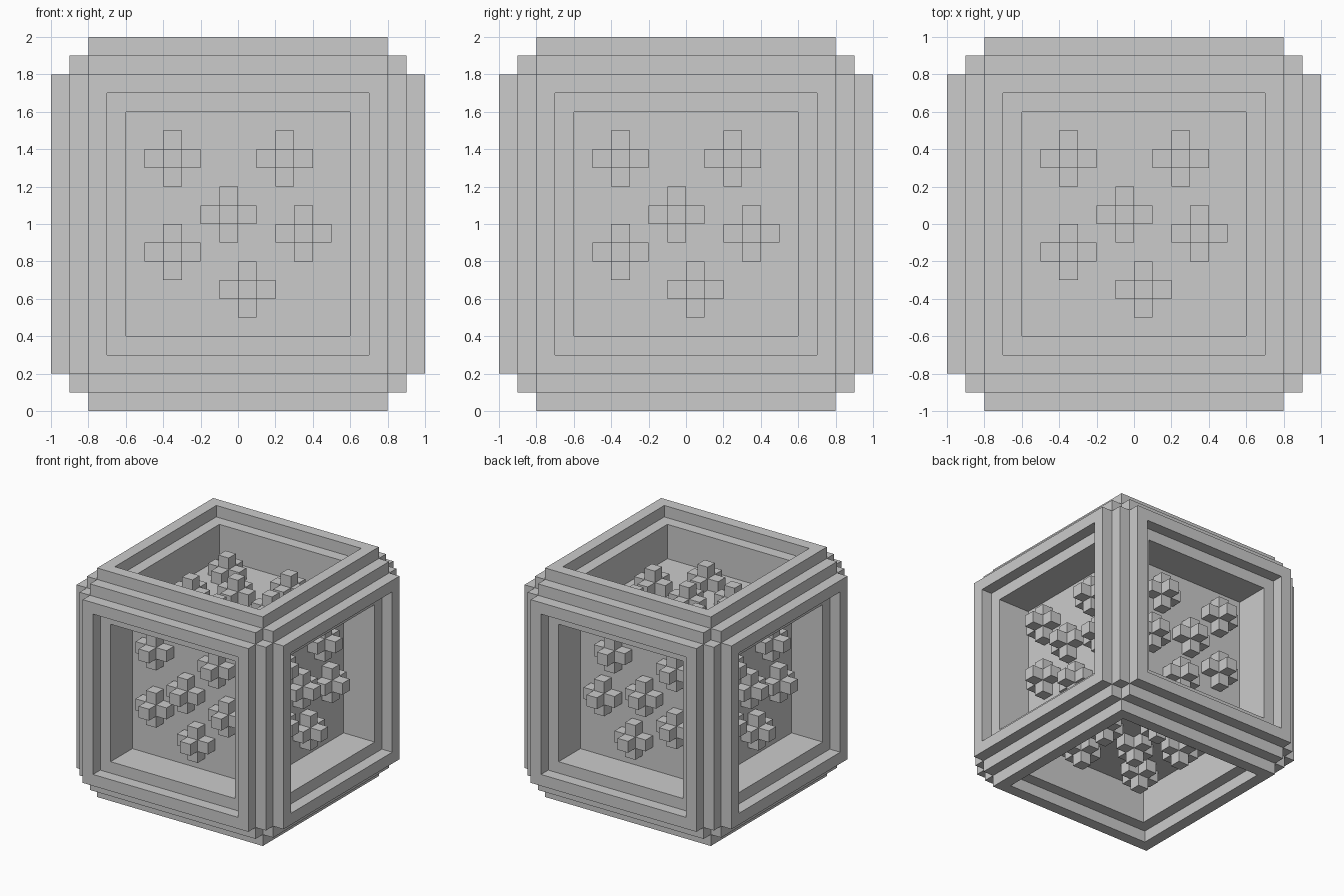
import bpy, bmesh
from mathutils import Matrix, Vector

old = bpy.data.objects.get("Cube")
if old:
    bpy.data.objects.remove(old, do_unlink=True)

grey = bpy.data.materials.new("plain_grey")
grey.use_nodes = True
colour = (0.6, 0.6, 0.6, 1)
grey.diffuse_color = colour
grey.node_tree.nodes["Principled BSDF"].inputs["Base Color"].default_value = colour

CENTRE = Matrix.Translation((0, 0, 1))
X, Y, Z = Vector((1, 0, 0)), Vector((0, 1, 0)), Vector((0, 0, 1))


def finish(name, bm, matrix=CENTRE):
    bm.transform(matrix)
    bmesh.ops.recalc_face_normals(bm, faces=bm.faces)
    mesh = bpy.data.meshes.new(name)
    bm.to_mesh(mesh)
    bm.free()
    mesh.materials.append(grey)
    obj = bpy.data.objects.new(name, mesh)
    bpy.context.collection.objects.link(obj)
    return obj


def add_box(bm, centre, size):
    matrix = Matrix.Translation(centre) @ Matrix.Diagonal((*size, 1))
    bmesh.ops.create_cube(bm, size=1, matrix=matrix)


def box(name, size):
    bm = bmesh.new()
    add_box(bm, (0, 0, 0), size)
    return finish(name, bm)


def cut(target, cutter):
    cutter.hide_render = True
    cutter.hide_viewport = True
    cutter.display_type = 'WIRE'
    mod = target.modifiers.new(cutter.name, 'BOOLEAN')
    mod.operation = 'DIFFERENCE'
    mod.solver = 'EXACT'
    mod.object = cutter


def extrude_up(bm, height):
    ext = bmesh.ops.extrude_face_region(bm, geom=bm.faces[:], use_keep_orig=True)
    verts = [g for g in ext["geom"] if isinstance(g, bmesh.types.BMVert)]
    bmesh.ops.translate(bm, verts=verts, vec=(0, 0, height))


# Inner core, whose sides are the pocket floors
box("core", (1.2, 1.2, 1.2))

# Open lattice of twelve thick beams with notched corners
lattice = box("edge_lattice", (1.8, 1.8, 1.8))
for axis in range(3):
    size = [1.2, 1.2, 1.2]
    size[axis] = 2.4
    cut(lattice, box("pocket_cutter_" + "xyz"[axis], size))
notches = bmesh.new()
for sx in (-1, 1):
    for sy in (-1, 1):
        for sz in (-1, 1):
            add_box(notches, (0.9 * sx, 0.9 * sy, 0.9 * sz), (0.2, 0.2, 0.2))
cut(lattice, finish("corner_notch_cutter", notches))


# Raised square rim around a pocket, four mitred strips extruded outward
def rim(name, matrix):
    bm = bmesh.new()
    loops = [[bm.verts.new((half * a, half * b, 0.9))
              for a, b in ((1, 1), (-1, 1), (-1, -1), (1, -1))]
             for half in (0.8, 0.7)]
    outer, inner = loops
    for i in range(4):
        bm.faces.new((outer[i - 1], outer[i], inner[i], inner[i - 1]))
    extrude_up(bm, 0.1)
    # Merge the mitres away so that each side is one flat ring
    bmesh.ops.recalc_face_normals(bm, faces=bm.faces)
    finish(name, bm, matrix)


# Plus-shaped studs with a raised middle block
SPOTS = [(-0.35, 0.35), (0.25, 0.35), (-0.05, 0.05),
         (-0.35, -0.15), (0.35, -0.05), (0.05, -0.35)]
CORNER = [(0.05, 0.15), (0.05, 0.05), (0.15, 0.05)]


def studs(name, matrix):
    bm = bmesh.new()
    outline = []
    for turn in range(4):
        for a, b in CORNER:
            for _ in range(turn):
                a, b = b, -a
            outline.append((a, b))
    for u, v in SPOTS:
        bm.faces.new([bm.verts.new((u + a, v + b, 0.6)) for a, b in outline])
    extrude_up(bm, 0.1)
    for u, v in SPOTS:
        add_box(bm, (u, v, 0.75), (0.1, 0.1, 0.1))
    finish(name, bm, matrix)


# Across, up and outward directions of each side
SIDES = {"front": (X, Z, -Y), "right": (Y, Z, X), "top": (X, Y, Z),
         "back": (X, Z, Y), "left": (-Y, Z, -X), "bottom": (X, -Y, -Z)}
for side, axes in SIDES.items():
    matrix = CENTRE @ Matrix(axes).transposed().to_4x4()
    rim(side + "_rim", matrix)
    studs(side + "_studs", matrix)
